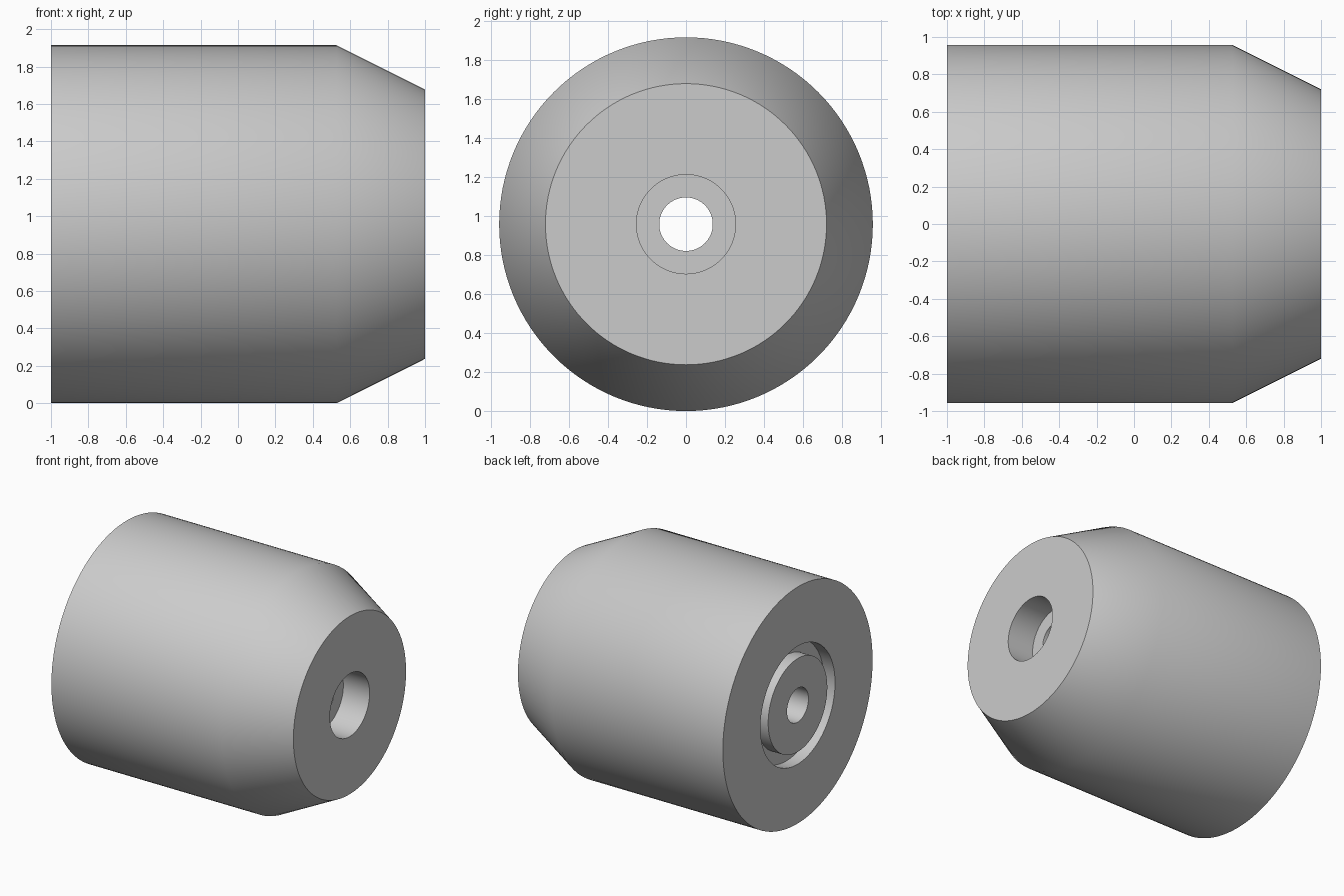
import bpy
import bmesh
import math
from mathutils import Matrix, Vector

# Remove the default cube
cube = bpy.data.objects.get("Cube")
if cube:
    bpy.data.objects.remove(cube, do_unlink=True)

RADIUS = 0.957      # outer radius, also the height of the axis
SEGMENTS = 128

# Plain grey material
grey = bpy.data.materials.new("light_grey")
grey.use_nodes = True
colour = (0.6, 0.6, 0.6, 1)
grey.diffuse_color = colour
grey.node_tree.nodes["Principled BSDF"].inputs["Base Color"].default_value = colour


def lathe(name, profile, material):
    """Spin a closed (x, radius) profile around the x axis."""
    bm = bmesh.new()
    verts = [bm.verts.new((x, 0, r)) for x, r in profile]
    edges = [bm.edges.new((v, verts[i - 1])) for i, v in enumerate(verts)]
    bmesh.ops.spin(bm, geom=verts + edges, cent=(0, 0, 0), axis=(1, 0, 0),
                   angle=math.tau, steps=SEGMENTS, use_merge=True)
    bmesh.ops.remove_doubles(bm, verts=bm.verts, dist=0.0001)
    bmesh.ops.recalc_face_normals(bm, faces=bm.faces)
    bmesh.ops.transform(bm, matrix=Matrix.Translation(Vector((0, 0, RADIUS))),
                        verts=bm.verts)
    mesh = bpy.data.meshes.new(name)
    bm.to_mesh(mesh)
    bm.free()
    mesh.materials.append(material)
    obj = bpy.data.objects.new(name, mesh)
    bpy.context.collection.objects.link(obj)
    return obj


# Tapered bushing: outer wall, counterbore, through hole and ring groove
body = lathe("tapered_bushing", [
    (-1, RADIUS), (0.527, RADIUS), (1, 0.72),           # outer wall and taper
    (1, 0.254), (0.765, 0.254), (0.765, 0.137),         # counterbore
    (-1, 0.137), (-1, 0.378),                           # through hole and boss
    (-0.9, 0.378), (-0.9, 0.477), (-1, 0.477),          # ring groove
], grey)

# Smooth round walls, sharp rims
bpy.ops.object.select_all(action="DESELECT")
body.select_set(True)
bpy.context.view_layer.objects.active = body
bpy.ops.object.shade_smooth_by_angle(angle=math.radians(30))
